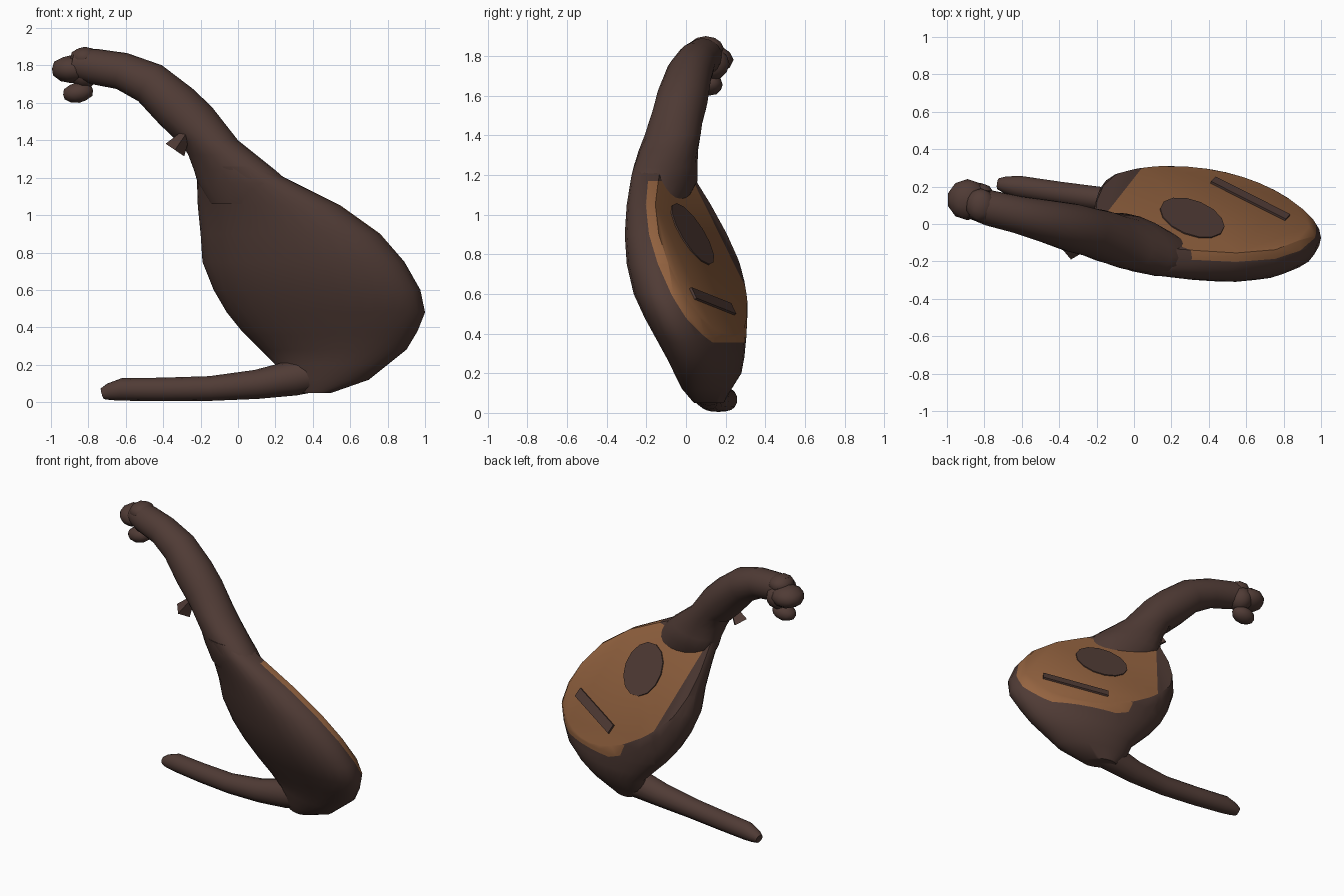
import bpy, bmesh, math
from mathutils import Vector, Matrix

if "Cube" in bpy.data.objects:
    bpy.data.objects.remove(bpy.data.objects["Cube"])

def material(name, rgb):
    m = bpy.data.materials.new(name)
    m.diffuse_color = (*rgb, 1)
    m.use_nodes = True
    m.node_tree.nodes["Principled BSDF"].inputs["Base Color"].default_value = m.diffuse_color
    return m

DARK = material("dark wood", (0.080, 0.044, 0.036))
BOARD = material("warm brown wood", (0.30, 0.127, 0.052))
N = Vector((0.30, 0.80, 0.51)).normalized()      # soundboard direction
P0 = Vector((0.31, 0.03, 0.90))                  # soundhole centre

def finish(name, bm, mats, angle=40):
    bmesh.ops.recalc_face_normals(bm, faces=bm.faces)
    me = bpy.data.meshes.new(name)
    bm.to_mesh(me)
    bm.free()
    ob = bpy.data.objects.new(name, me)
    bpy.context.collection.objects.link(ob)
    for m in mats:
        me.materials.append(m)
    bpy.ops.object.select_all(action='DESELECT')
    ob.select_set(True)
    bpy.context.view_layer.objects.active = ob
    bpy.ops.object.shade_smooth_by_angle(angle=math.radians(angle))
    return ob

def loft(bm, rings):
    vs = [[bm.verts.new(p) for p in r] for r in rings]
    n = len(vs[0])
    for a, b in zip(vs, vs[1:]):
        for i in range(n):
            j = (i + 1) % n
            bm.faces.new((a[i], a[j], b[j], b[i]))
    bm.faces.new(vs[0])
    bm.faces.new(vs[-1])

def oval_ring(z, x0, x1, y0, y1, skew, sides):
    return [Vector(((x0 + x1) / 2 + (x1 - x0) / 2 * math.cos(t),
                    (y0 + y1) / 2 + (y1 - y0) / 2 * math.sin(t - skew), z))
            for t in (k * math.tau / sides for k in range(sides))]

def tube_rings(path, sides):
    pts = [Vector(p[:3]) for p in path]
    rings = []
    for i, p in enumerate(pts):
        t = (pts[min(i + 1, len(pts) - 1)] - pts[max(i - 1, 0)]).normalized()
        u = Vector((0, 1, 0)).cross(t).normalized()
        v = t.cross(u)
        rings.append([p + path[i][3] * (u * math.cos(k * math.tau / sides) + v * math.sin(k * math.tau / sides))
                      for k in range(sides)])
    return rings

# bowl body: tilted oval slices (z, x min, x max, y min, y max), cut flat by the soundboard
slices = [(0.05, .30, .50, .04, .19), (0.12, .22, .70, -.02, .23), (0.20, .20, .80, -.06, .28),
          (0.28, .12, .90, -.10, .295), (0.38, .02, .96, -.155, .305), (0.48, -.06, 1.0, -.21, .31),
          (0.60, -.13, .975, -.265, .31), (0.75, -.19, .89, -.30, .30), (0.90, -.20, .76, -.31, .27),
          (1.05, -.215, .55, -.30, .20), (1.20, -.22, .25, -.275, .08), (1.26, -.23, .14, -.26, .04)]
bm = bmesh.new()
loft(bm, [oval_ring(*s, 0.5, 32) for s in slices])

def split(co, no, clear=False):
    bmesh.ops.bisect_plane(bm, geom=bm.verts[:] + bm.edges[:] + bm.faces[:],
                           plane_co=co, plane_no=no, clear_outer=clear)

split(P0, N, True)
bmesh.ops.holes_fill(bm, edges=[e for e in bm.edges if e.is_boundary])
# borders of the brown area: top, bottom, left strip and rolled rim
LEFT = Vector((-.96, .45, -.15))
split((0, 0, 1.17), (0, 0, 1))
split((0, 0, .355), (0, 0, 1))
split(P0 + LEFT * (.418 / LEFT.length_squared), LEFT)
split(P0 - N * .04, N)
for f in bm.faces:
    c = f.calc_center_median()
    d = (c - P0).dot(N)
    flat = d > -.001
    if .355 < c.z < 1.17 and (c - P0).dot(LEFT) < .418 and (flat or (d > -.04 and c.x > .3)):
        f.material_index = 1
finish("bowl_body", bm, [DARK, BOARD])

# neck: starts as flat ovals over the body top, then sweeps out to the head
neck = [oval_ring(1.06, -.15, .35, -.25, 0, .5, 20), oval_ring(1.17, -.215, .28, -.28, .06, .5, 20),
        oval_ring(1.24, -.235, .20, -.265, .06, .45, 20), oval_ring(1.32, -.265, .10, -.24, .06, .3, 20),
        oval_ring(1.40, -.31, -.0, -.21, .075, .15, 20)]
neck += tube_rings([(-.23, -.045, 1.485, .13), (-.33, -.02, 1.58, .13), (-.47, .015, 1.705, .115),
                    (-.62, .05, 1.77, .10), (-.77, .085, 1.795, .095), (-.87, .11, 1.81, .08)], 20)
bm = bmesh.new()
loft(bm, neck)
finish("neck", bm, [DARK])

# tail
bm = bmesh.new()
loft(bm, tube_rings([(-.725, .215, .045, .03), (-.69, .21, .055, .045), (-.62, .20, .068, .06),
                     (-.40, .165, .068, .063), (-.15, .13, .073, .066), (.10, .115, .095, .078),
                     (.30, .115, .13, .095), (.48, .115, .17, .10), (.65, .11, .24, .07)], 14))
finish("tail", bm, [DARK])

# soundhole plate and bridge lying on the soundboard
def on_board(u, centre, lift):
    u = (u - N * u.dot(N)).normalized()
    m = Matrix((u, N.cross(u), N)).transposed().to_4x4()
    return Matrix.Translation(centre + N * lift) @ m

bm = bmesh.new()
bmesh.ops.create_cone(bm, cap_ends=True, segments=14, radius1=.18, radius2=.18, depth=.008,
                      matrix=on_board(Vector((1, 0, -1)), P0, .003))
finish("soundhole", bm, [DARK])
a, b = Vector((.42, .23, .52)), Vector((.82, .03, .60))
bm = bmesh.new()
bmesh.ops.create_cube(bm, size=1, matrix=on_board(b - a, (a + b) / 2, .003)
                      @ Matrix.Diagonal(((b - a).length, .065, .02, 1)))
finish("bridge", bm, [DARK])

# scroll head, peg and small spur on the neck
def lump(name, centre, size, turn=0):
    bm = bmesh.new()
    bmesh.ops.create_icosphere(bm, subdivisions=2, radius=1,
                               matrix=Matrix.Translation(centre) @ Matrix.Rotation(turn, 4, 'Y')
                               @ Matrix.Diagonal((*size, 1)))
    finish(name, bm, [DARK])

lump("scroll_head", (-.89, .13, 1.78), (.11, .11, .075))
lump("scroll_cheek", (-.82, .13, 1.76), (.08, .09, .085))
lump("scroll_crown", (-.82, .10, 1.84), (.08, .09, .06))
lump("peg", (-.855, .12, 1.655), (.085, .065, .055), -.15)
bm = bmesh.new()
bmesh.ops.create_cone(bm, cap_ends=True, segments=4, radius1=.06, radius2=.01, depth=.15,
                      matrix=Matrix.Translation((-.295, -.13, 1.41)) @ Matrix.Rotation(.6, 4, 'Y'))
finish("neck_spur", bm, [DARK])
